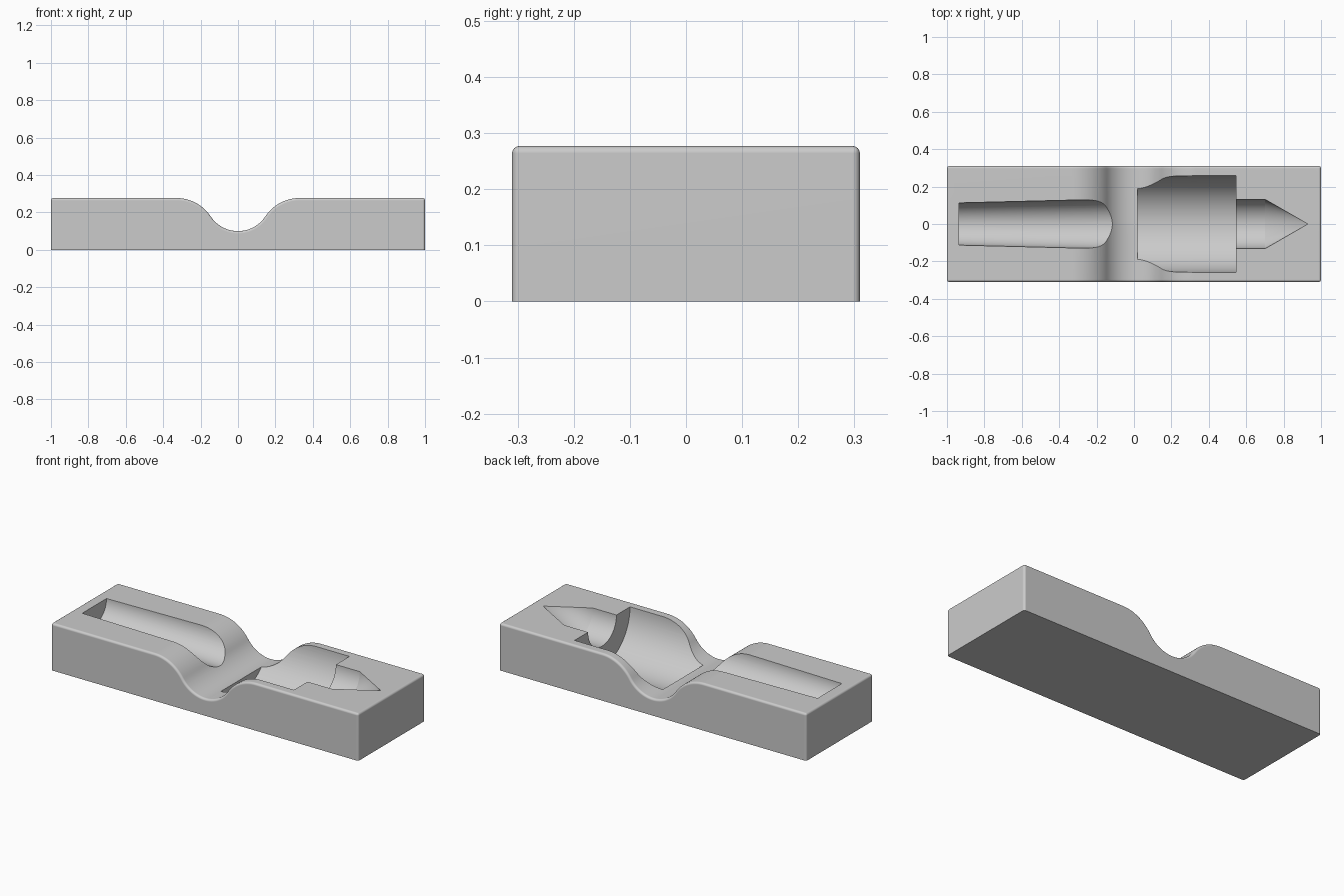
import bpy
import bmesh
from math import asin, cos, pi, sin
from mathutils import Matrix

if "Cube" in bpy.data.objects:
    bpy.data.objects.remove(bpy.data.objects["Cube"])

LENGTH, WIDTH, TOP = 2.0, 0.62, 0.277
VALLEY_Z, SHOULDER_X, VALLEY_R = 0.10, 0.33, 0.175
ROUNDING = 0.013

grey = bpy.data.materials.new("plain grey")
grey.use_nodes = True
grey.diffuse_color = (0.6, 0.6, 0.6, 1)
grey.node_tree.nodes["Principled BSDF"].inputs["Base Color"].default_value = grey.diffuse_color


def add_object(name, bm):
    bmesh.ops.recalc_face_normals(bm, faces=bm.faces[:])
    mesh = bpy.data.meshes.new(name)
    bm.to_mesh(mesh)
    bm.free()
    mesh.materials.append(grey)
    obj = bpy.data.objects.new(name, mesh)
    bpy.context.collection.objects.link(obj)
    return obj


def valley_curve(steps=16):
    """Right half of the valley: a hollow arc flowing into a rounded shoulder."""
    drop = TOP - VALLEY_Z
    total = (SHOULDER_X ** 2 + drop ** 2) / (2 * drop)
    shoulder_r = total - VALLEY_R
    slope = asin(SHOULDER_X / total)
    angles = [slope * i / steps for i in range(steps + 1)]
    hollow = [(VALLEY_R * sin(a), VALLEY_Z + VALLEY_R * (1 - cos(a))) for a in angles]
    shoulder = [(SHOULDER_X - shoulder_r * sin(a), TOP - shoulder_r * (1 - cos(a)))
                for a in reversed(angles)]
    return hollow + shoulder[1:]


# Block: side profile pushed through the width, rounded everywhere but the base
half = valley_curve() + [(LENGTH / 2, TOP), (LENGTH / 2, 0)]
outline = [(-x, z) for x, z in reversed(half[1:])] + half
bm = bmesh.new()
side = bm.faces.new([bm.verts.new((x, -WIDTH / 2, z)) for x, z in outline])
push = bmesh.ops.extrude_face_region(bm, geom=[side])
bmesh.ops.translate(bm, vec=(0, WIDTH, 0),
                    verts=[g for g in push["geom"] if isinstance(g, bmesh.types.BMVert)])
bmesh.ops.recalc_face_normals(bm, faces=bm.faces[:])
rounded = [e for e in bm.edges
           if max(v.co.z for v in e.verts) > 0.01 and e.calc_face_angle() > 1]
bmesh.ops.bevel(bm, geom=rounded, offset=ROUNDING, offset_type="OFFSET",
                segments=4, profile=0.5, affect="EDGES", clamp_overlap=True)
block = add_object("recessed_block", bm)


def turned_cutter(name, profile, sides=96):
    """Solid of (x, radius) points turned about a lengthwise axis at the top."""
    bm = bmesh.new()
    points = [bm.verts.new((x, 0, -r)) for x, r in profile]
    edges = [bm.edges.new(pair) for pair in zip(points, points[1:])]
    bmesh.ops.spin(bm, geom=points + edges, cent=(0, 0, 0), axis=(1, 0, 0),
                   angle=2 * pi, steps=sides, use_duplicate=False)
    bmesh.ops.remove_doubles(bm, verts=bm.verts[:], dist=0.0001)
    bmesh.ops.transform(bm, matrix=Matrix.Translation((0, 0, TOP)), verts=bm.verts[:])
    cutter = add_object(name, bm)
    cutter.hide_render = True
    return cutter


# Recesses: a tapered trough, and a wide barrel with a stub and pointed tip
cutters = [
    turned_cutter("trough_cutter", [(-0.935, 0), (-0.935, 0.113), (0, 0.136), (0, 0)]),
    turned_cutter("barrel_cutter", [(0.02, 0), (0.02, 0.258), (0.545, 0.258),
                                    (0.545, 0.132), (0.70, 0.132), (0.93, 0)]),
]
bpy.ops.object.select_all(action="DESELECT")
bpy.context.view_layer.objects.active = block
block.select_set(True)
for cutter in cutters:
    cut = block.modifiers.new(cutter.name, "BOOLEAN")
    cut.operation = "DIFFERENCE"
    cut.solver = "EXACT"
    cut.object = cutter
    bpy.ops.object.modifier_apply(modifier=cut.name)
    bpy.data.objects.remove(cutter)

# Smooth curves with crisp recess rims and flat main faces
bpy.ops.object.shade_smooth_by_angle(angle=0.5)
weighted = block.modifiers.new("flat main faces", "WEIGHTED_NORMAL")
weighted.keep_sharp = True
